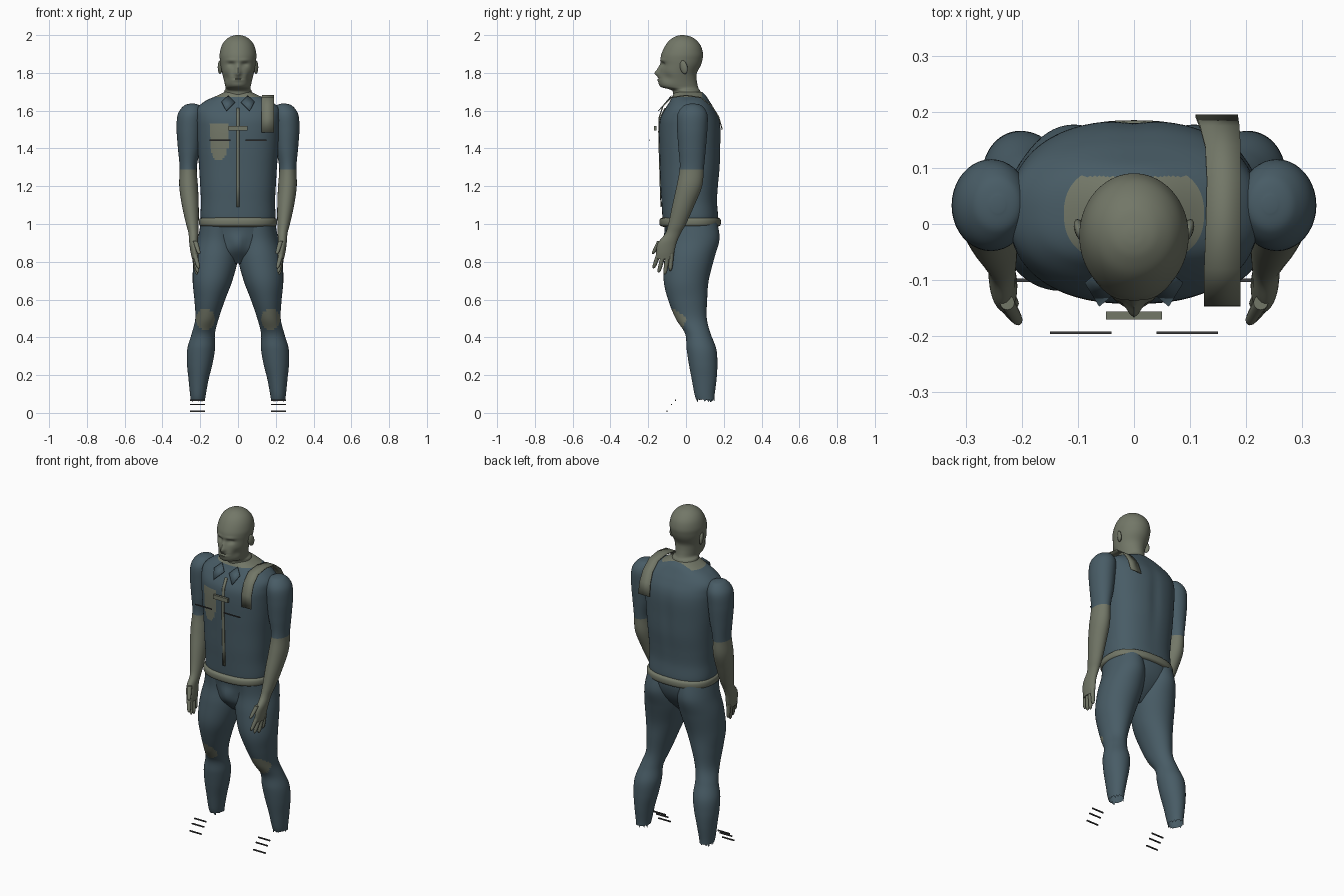
import bpy, bmesh, math, random
from mathutils import Vector

if "Cube" in bpy.data.objects:
    bpy.data.objects.remove(bpy.data.objects["Cube"])

random.seed(3)


def material(name, rgb):
    m = bpy.data.materials.new(name)
    m.diffuse_color = (*rgb, 1)
    m.use_nodes = True
    m.node_tree.nodes["Principled BSDF"].inputs["Base Color"].default_value = m.diffuse_color
    return m


BLUE = material("slate blue cloth", (0.065, 0.107, 0.132))
TAN = material("olive tan", (0.17, 0.185, 0.137))
DARK = material("dark grey", (0.045, 0.045, 0.045))


def finish(name, bm, mats, rule=None, mirror=False, angle=50):
    """Turn a bmesh into an object, colouring faces by rule(centre, normal)."""
    bmesh.ops.recalc_face_normals(bm, faces=bm.faces)
    bm.normal_update()
    if rule:
        for f in bm.faces:
            f.material_index = int(rule(f.calc_center_median(), f.normal))
    me = bpy.data.meshes.new(name)
    bm.to_mesh(me)
    bm.free()
    for m in mats:
        me.materials.append(m)
    me.shade_smooth()
    me.set_sharp_from_angle(angle=math.radians(angle))
    ob = bpy.data.objects.new(name, me)
    bpy.context.collection.objects.link(ob)
    if mirror:
        ob.modifiers.new("mirror", "MIRROR").use_mirror_merge = False
    return ob


def smooth_rows(rows, steps):
    """Catmull-Rom interpolation between rows of numbers."""
    out = []
    for i in range(len(rows) - 1):
        a, b = rows[max(i - 1, 0)], rows[i]
        c, d = rows[i + 1], rows[min(i + 2, len(rows) - 1)]
        for s in range(steps):
            t = s / steps
            out.append([q + 0.5 * t * (r - p + t * (2 * p - 5 * q + 4 * r - w + t * (3 * (q - r) + w - p)))
                        for p, q, r, w in zip(a, b, c, d)])
    return out + [list(rows[-1])]


def loft(rows, segs=40, power=2.0, steps=5, open_end=False):
    """Skin horizontal rings given as (z, x_min, x_max, y_front, y_back)."""
    bm = bmesh.new()
    rings = []
    for z, x0, x1, y0, y1 in smooth_rows(rows, steps):
        ring = []
        for k in range(segs):
            a = 2 * math.pi * k / segs
            c, s = math.cos(a), math.sin(a)
            e = 2 / power
            ring.append(bm.verts.new(((x0 + x1) / 2 + (x1 - x0) / 2 * math.copysign(abs(c) ** e, c),
                                      (y0 + y1) / 2 + (y1 - y0) / 2 * math.copysign(abs(s) ** e, s), z)))
        rings.append(ring)
    for r, q in zip(rings, rings[1:]):
        for k in range(segs):
            bm.faces.new((r[k], r[(k + 1) % segs], q[(k + 1) % segs], q[k]))
    bm.faces.new(rings[0])
    if open_end:
        for v in rings[-1]:
            v.co.z += random.uniform(-0.012, 0.015)
    else:
        bm.faces.new(rings[-1])
    return bm


def centred(rows):
    return [(z, -w, w, f, b) for z, w, f, b in rows]


def bump(bm, centre, radius, push):
    """Soft ellipsoidal push, used for facial and body forms."""
    for v in bm.verts:
        d = sum(((v.co[i] - centre[i]) / radius[i]) ** 2 for i in range(3))
        v.co += Vector(push) * math.exp(-d)


def box(name, centre, size, mat, mirror=False):
    bm = bmesh.new()
    bmesh.ops.create_cube(bm, size=1)
    for v in bm.verts:
        v.co = Vector(centre) + Vector(a * b for a, b in zip(v.co, size))
    return finish(name, bm, [mat], mirror=mirror)


def strip(name, path, mat, thick):
    """Ribbon along a path of (y, z, x_min, x_max)."""
    bm = bmesh.new()
    pairs = [(bm.verts.new((a, y, z)), bm.verts.new((b, y, z))) for y, z, a, b in path]
    for p, q in zip(pairs, pairs[1:]):
        bm.faces.new((p[0], p[1], q[1], q[0]))
    ob = finish(name, bm, [mat])
    ob.modifiers.new("thickness", "SOLIDIFY").thickness = thick
    return ob


# Head and neck
head = loft(centred([
    (1.62, .085, -.05, .10), (1.68, .077, -.066, .085), (1.705, .072, -.072, .075),
    (1.715, .066, -.095, .068), (1.724, .066, -.13, .064), (1.74, .07, -.144, .06),
    (1.77, .077, -.146, .056), (1.80, .084, -.141, .058), (1.84, .092, -.134, .078),
    (1.87, .096, -.135, .087), (1.90, .097, -.13, .09), (1.94, .088, -.112, .08),
    (1.97, .07, -.09, .058), (1.99, .044, -.062, .03), (1.998, .02, -.04, .0),
    (2.0, .003, -.022, -.016)]), segs=72)
bump(head, (0, -.14, 1.798), (.015, .04, .016), (0, -.024, 0))
bump(head, (0, -.14, 1.825), (.012, .04, .022), (0, -.012, 0))
bump(head, (0, -.145, 1.762), (.025, .03, .006), (0, -.007, 0))
bump(head, (0, -.145, 1.769), (.028, .03, .003), (0, .005, 0))
for s in (-1, 1):
    bump(head, (s * .034, -.12, 1.845), (.02, .04, .012), (0, .014, 0))
    bump(head, (s * .036, -.12, 1.867), (.025, .04, .008), (0, -.005, 0))
    bump(head, (s * .062, -.10, 1.775), (.02, .04, .025), (-s * .006, .006, 0))
finish("head", head, [TAN])

# Ears
ear = bmesh.new()
bmesh.ops.create_uvsphere(ear, u_segments=16, v_segments=10, radius=1)
for v in ear.verts:
    x, y, z = v.co
    v.co = (.095 + .011 * x + .006 * y, -.012 + .02 * y - .006 * z, 1.83 + .036 * z)
finish("ear", ear, [TAN], mirror=True)

# Shirt, with a pale chest patch and open neckline
torso = loft(centred([
    (1.0, .19, -.12, .165), (1.04, .198, -.125, .17), (1.12, .196, -.13, .165),
    (1.2, .20, -.135, .17), (1.3, .206, -.138, .18), (1.4, .214, -.141, .183),
    (1.5, .22, -.142, .184), (1.56, .223, -.135, .174), (1.61, .218, -.11, .15),
    (1.65, .175, -.085, .125), (1.68, .11, -.07, .105), (1.7, .07, -.06, .085)]),
    segs=112, power=2.4, steps=8)
bump(torso, (0, .18, 1.4), (.03, .05, .2), (0, -.006, 0))


def shirt_colour(c, n):
    patch = ((c.x + .1) / .047) ** 2 + ((c.z - 1.43) / .095) ** 2 < 1
    flap = -.147 < c.x < -.05 and 1.46 < c.z < 1.53
    neckline = c.z > 1.672 and c.y < .085
    return neckline or (c.y < 0 and (patch or flap))


finish("shirt", torso, [BLUE, TAN], shirt_colour)

# Arms: short sleeves over bare forearms and palms
arm = loft([
    (1.637, .23, .255, .02, .05), (1.625, .20, .288, -.015, .085), (1.58, .185, .319, -.045, .113),
    (1.5, .19, .325, -.047, .113), (1.4, .20, .318, -.04, .105), (1.3, .218, .309, -.033, .095),
    (1.2, .212, .311, -.05, .085), (1.1, .208, .297, -.072, .045), (1.0, .208, .275, -.093, .0),
    (.95, .21, .262, -.11, -.028), (.9, .211, .258, -.148, -.05), (.85, .208, .251, -.158, -.062),
    (.815, .209, .243, -.155, -.07)], segs=40, steps=8)
finish("arm", arm, [BLUE, TAN], lambda c, n: c.z < 1.293, mirror=True)

# Fingers and thumb
digits = [(.228, -.145, .84, .208, -.172, .765), (.230, -.122, .83, .212, -.145, .742),
          (.231, -.098, .83, .218, -.112, .732), (.232, -.077, .84, .224, -.083, .752),
          (.226, -.14, .91, .205, -.176, .84)]
for i, (xa, ya, za, xb, yb, zb) in enumerate(digits):
    rows = []
    for t, r in ((0, .013), (.5, .0115), (.85, .0095), (1, .003)):
        x, y, z = xa + (xb - xa) * t, ya + (yb - ya) * t, za + (zb - za) * t
        rows.append((z, x - r, x + r, y - r, y + r))
    finish("thumb" if i == 4 else "finger", loft(rows, segs=12, steps=3), [TAN], mirror=True)

# Trousers: hips and two legs with pale knees and torn open cuffs
hips = loft(centred([
    (1.03, .197, -.125, .168), (.97, .198, -.11, .168), (.91, .18, -.10, .15),
    (.85, .12, -.09, .11), (.79, .04, -.04, .05)]), segs=64, power=2.3)
bump(hips, (0, -.1, .9), (.035, .06, .05), (0, -.025, 0))
finish("hips", hips, [BLUE])
leg = loft([
    (1.01, .01, .196, -.11, .165), (.92, .003, .213, -.103, .177), (.82, .0, .234, -.114, .15),
    (.7, .03, .24, -.118, .12), (.6, .068, .231, -.095, .112), (.5, .102, .226, -.055, .11),
    (.42, .122, .245, -.005, .13), (.34, .122, .268, .003, .16), (.26, .135, .27, .015, .166),
    (.18, .155, .262, .03, .162), (.1, .17, .254, .045, .152), (.068, .175, .25, .055, .15)],
    segs=56, steps=8, open_end=True)
finish("leg", leg, [BLUE, TAN],
       lambda c, n: n.y < -.2 and ((c.x - .172) / .05) ** 2 + ((c.z - .495) / .055) ** 2 < 1, mirror=True)

# Belt
finish("belt", loft(centred([
    (.985, .185, -.12, .165), (.992, .203, -.137, .181), (1.01, .207, -.141, .185),
    (1.028, .203, -.137, .181), (1.035, .185, -.12, .165)]), segs=72, power=2.4, steps=3), [TAN])

# Shoulder strap, button placket and chest bar
strip("shoulder_strap", [
    (-.147, 1.485, .125, .19), (-.146, 1.56, .125, .19), (-.125, 1.625, .125, .19),
    (-.08, 1.672, .125, .19), (0, 1.684, .128, .19), (.08, 1.672, .13, .19),
    (.14, 1.625, .127, .19), (.175, 1.57, .118, .188), (.195, 1.5, .11, .185)], TAN, .006)
strip("placket", [(y, z, -.008, .008) for y, z in (
    (-.135, 1.09), (-.139, 1.2), (-.142, 1.3), (-.145, 1.4), (-.146, 1.5),
    (-.14, 1.56), (-.114, 1.615))], TAN, .005)
box("chest_bar", (0, -.163, 1.508), (.1, .014, .024), TAN)

# Collar points
collar = bmesh.new()
collar.faces.new([collar.verts.new((x, -.078 - (1.675 - z) * .85, z)) for x, z in (
    (.052, 1.678), (.087, 1.645), (.062, 1.597), (.016, 1.642))])
finish("collar", collar, [BLUE], mirror=True).modifiers.new("thickness", "SOLIDIFY").thickness = .004

# Pocket edges and boot laces
box("pocket_edge", (.095, -.194, 1.444), (.11, .004, .007), DARK, mirror=True)
for y, z in ((-.055, .067), (-.077, .044), (-.1, .009)):
    box("lace", (.214, y, z), (.08, .006, .007), DARK, mirror=True)
